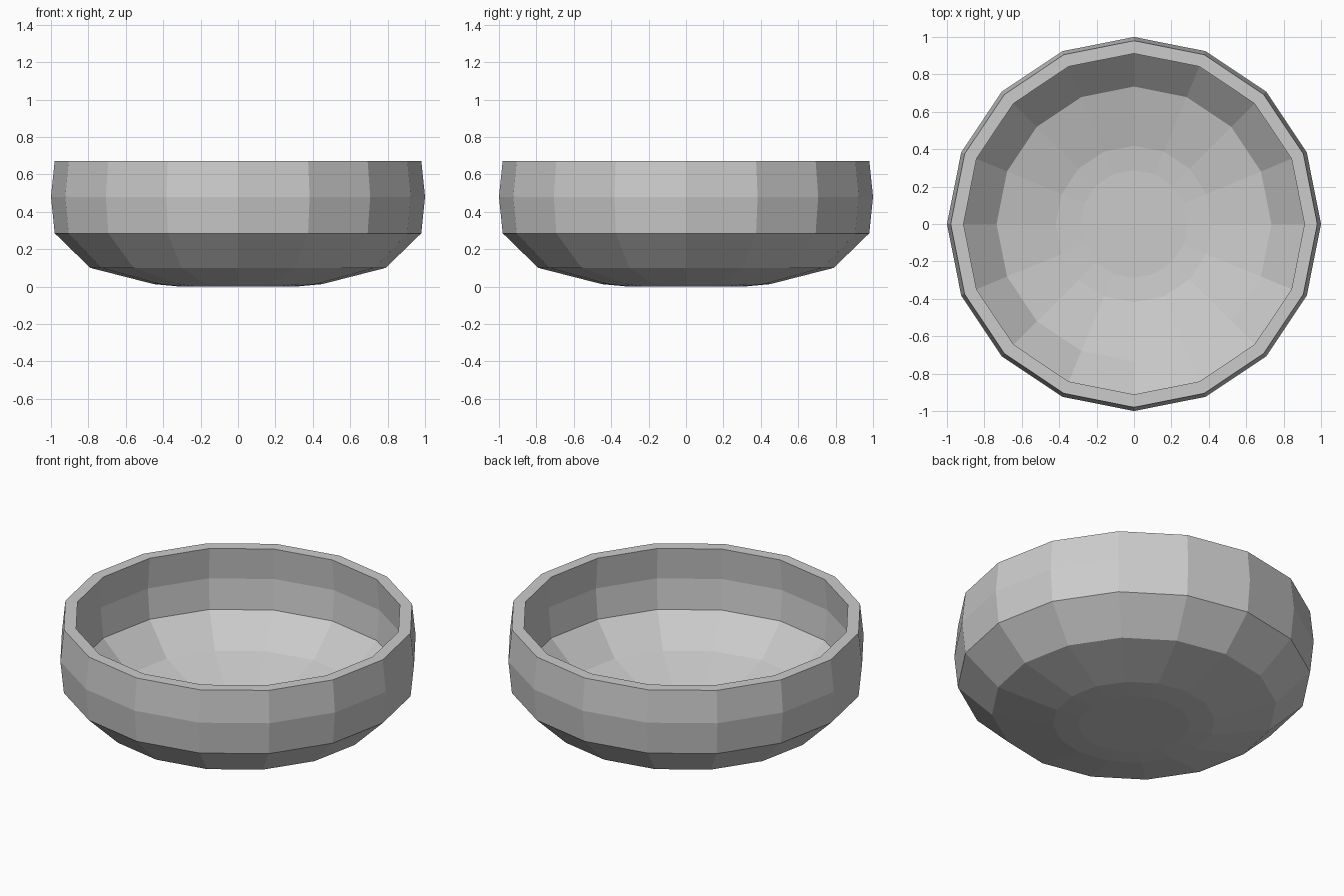
import bpy, bmesh
from math import cos, sin, tau

if "Cube" in bpy.data.objects:
    bpy.data.objects.remove(bpy.data.objects["Cube"])

SIDES = 16
MID_Z = 0.48      # widest level of the bowl
RIM_Z = 0.672
INNER = 0.93      # inner shell is the outer one scaled about MID_Z

# Outer profile (radius, height), from the base up to the rim
outer = [(0.31, 0.0), (0.45, 0.013), (0.79, 0.10), (0.98, 0.285),
         (1.0, MID_Z), (0.98, RIM_Z)]
# Inner profile, from the rim back down to the floor
inner = [(r * INNER, MID_Z + (z - MID_Z) * INNER) for r, z in outer]
inner[-1] = (inner[-1][0], RIM_Z)
profile = outer + inner[::-1]

# Rings of vertices, bridged with quads
bm = bmesh.new()
rings = [[bm.verts.new((r * cos(tau * i / SIDES), r * sin(tau * i / SIDES), z))
          for i in range(SIDES)] for r, z in profile]
for a, b in zip(rings, rings[1:]):
    for i in range(SIDES):
        j = (i + 1) % SIDES
        bm.faces.new((a[i], a[j], b[j], b[i]))

# Flat underside and flat inner floor
bm.faces.new(rings[0][::-1])
bm.faces.new(rings[-1])
bmesh.ops.recalc_face_normals(bm, faces=bm.faces)

mesh = bpy.data.meshes.new("bowl")
bm.to_mesh(mesh)
bm.free()
bpy.context.collection.objects.link(bpy.data.objects.new("bowl", mesh))
